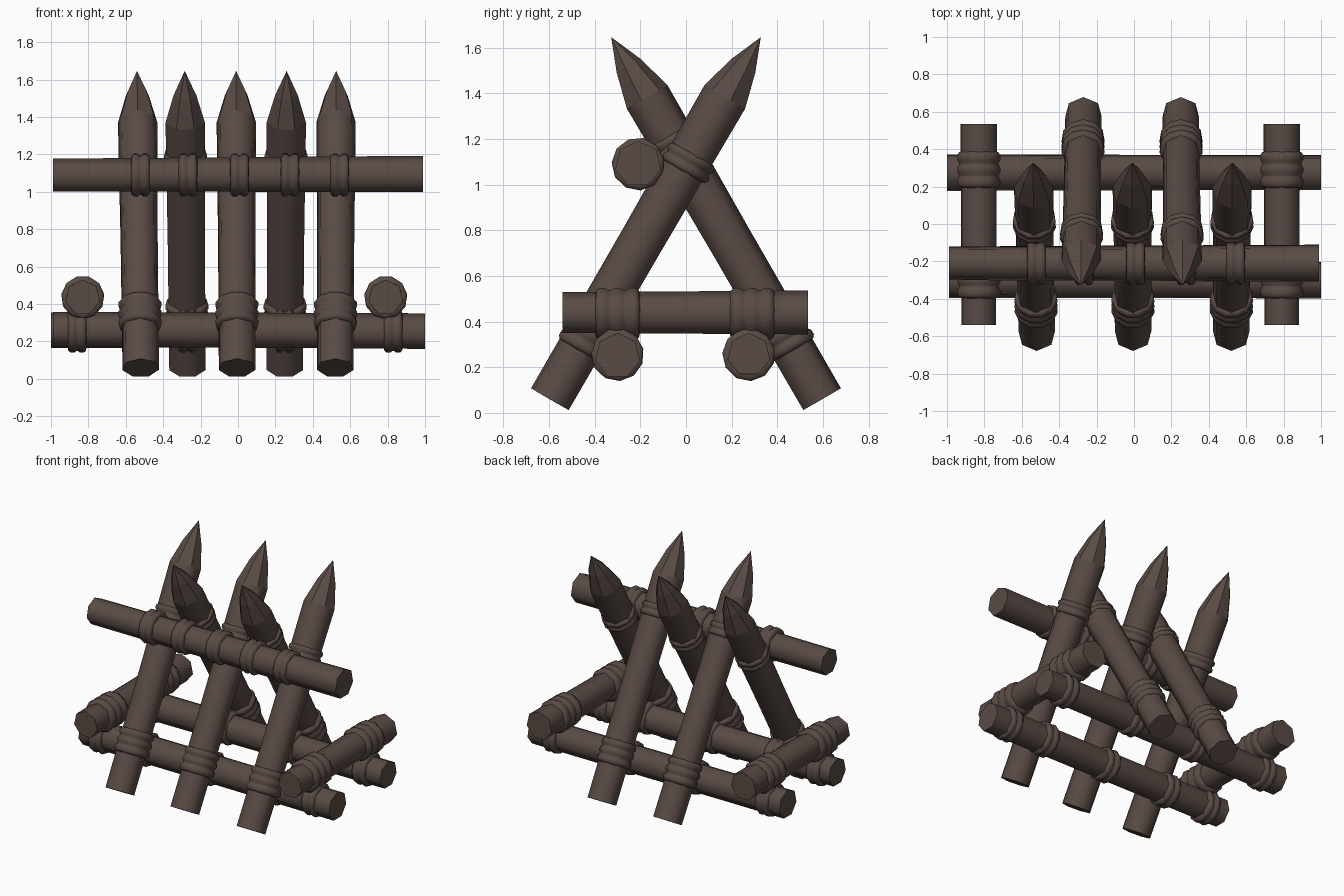
import bpy, bmesh, math
from mathutils import Vector

cube = bpy.data.objects.get("Cube")
if cube:
    bpy.data.objects.remove(cube, do_unlink=True)

wood = bpy.data.materials.new("dark brown wood")
wood.use_nodes = True
BROWN = (0.1, 0.07, 0.06, 1)
wood.diffuse_color = BROWN
wood.node_tree.nodes["Principled BSDF"].inputs["Base Color"].default_value = BROWN


def turned(name, origin, axis, profile, sides, ref, flat_from=None):
    """Sweep a (distance, radius) profile around an axis; radius 0 makes a tip."""
    axis = Vector(axis).normalized()
    u = Vector(ref)
    u = (u - axis * u.dot(axis)).normalized()
    v = axis.cross(u)
    bm = bmesh.new()
    rings = []
    for dist, radius in profile:
        centre = Vector(origin) + axis * dist
        count = sides if radius else 1
        rings.append([bm.verts.new(centre + radius * (
            u * math.cos(i * math.tau / sides) + v * math.sin(i * math.tau / sides)))
            for i in range(count)])
    flat = []
    for k, (a, b) in enumerate(zip(rings, rings[1:])):
        for i in range(sides):
            j = (i + 1) % sides
            corners = [a[i], a[j], b[0]] if len(b) == 1 else [a[i], a[j], b[j], b[i]]
            face = bm.faces.new(corners)
            if flat_from is not None and k >= flat_from:
                flat.append(face)
    for ring in (rings[0], rings[-1]):
        if len(ring) > 1:
            bm.faces.new(ring)
    bmesh.ops.recalc_face_normals(bm, faces=bm.faces)
    bm.faces.index_update()
    flat = [f.index for f in flat]
    mesh = bpy.data.meshes.new(name)
    bm.to_mesh(mesh)
    bm.free()
    mesh.materials.append(wood)
    ob = bpy.data.objects.new(name, mesh)
    bpy.context.collection.objects.link(ob)
    bpy.ops.object.select_all(action="DESELECT")
    ob.select_set(True)
    bpy.context.view_layer.objects.active = ob
    bpy.ops.object.shade_smooth_by_angle(angle=math.radians(60))
    for i in flat:
        mesh.polygons[i].use_smooth = False
    return ob


def log(name, start, end, r0, r1, ref):
    start, end = Vector(start), Vector(end)
    span = end - start
    turned(name, start, span, [(0, r0), (span.length, r1)], 7, ref)


def lashing(name, centre, axis, turns, pitch=0.055, ref=(0.3, 0.2, 1)):
    """Rounded rope turns side by side around a log."""
    profile = [(-turns * pitch / 2, 0.09)]
    for k in range(turns):
        left = (k - turns / 2) * pitch
        profile += [(left + pitch * f, r) for f, r in
                    ((0.06, 0.106), (0.3, 0.116), (0.7, 0.116), (0.94, 0.106))]
    profile.append((turns * pitch / 2, 0.09))
    turned(name, centre, axis, profile, 11, ref)


X, Y, Z = Vector((1, 0, 0)), Vector((0, 1, 0)), Vector((0, 0, 1))
FRONT_Y, BACK_Y, LOW_Z = -0.30, 0.275, 0.255
TOP_Y, TOP_Z = -0.21, 1.09

# Horizontal rails
log("front_lower_rail", (-0.99, FRONT_Y, LOW_Z + 0.005), (1, FRONT_Y, LOW_Z - 0.005), 0.097, 0.1, Z)
log("back_lower_rail", (-1, BACK_Y, LOW_Z), (1, BACK_Y, LOW_Z), 0.1, 0.095, Z)
log("upper_rail", (-0.99, TOP_Y, TOP_Z - 0.005), (0.99, TOP_Y, TOP_Z), 0.092, 0.102, Z)

# Side cross logs lying on the lower rails, tied at both ends
for side, x, tie_x in (("right", -0.83, -0.86), ("left", 0.79, 0.83)):
    log(side + "_cross_log", (x, -0.54, 0.435), (x, 0.535, 0.435), 0.094, 0.101, Z)
    for end, y, tie_y in (("front", FRONT_Y, -0.30), ("back", BACK_Y, 0.29)):
        lashing(f"{side}_{end}_cross_lashing", (x, tie_y, 0.435), Y, 3, 0.065)
        lashing(f"{side}_{end}_rail_lashing", (tie_x, y, LOW_Z), X, 2, 0.05)

# Sharpened leaning posts: three from the front, two from the back
SHAFT = [(0, 0.1), (0.8, 0.102), (1.53, 0.108), (1.69, 0.063), (1.835, 0)]
for row, lean, xs, rail_y, tie_t, top_t in (
        ("front", 1, ((-0.52, -0.54), (-0.005, -0.01), (0.52, 0.525)), FRONT_Y, 0.33, 1.2),
        ("back", -1, ((-0.27, -0.285), (0.25, 0.26)), BACK_Y, 0.33, 1.29)):
    for n, (x0, x1) in enumerate(xs, 1):
        base = Vector((x0, -0.592 * lean, 0.058))
        axis = (Vector((x1, 0.327 * lean, 1.645)) - base).normalized()
        name = f"{row}_post_{n}"
        turned(name, base, axis, SHAFT, 7, (0, -lean, 0), flat_from=2)
        lashing(name + "_lower_lashing", base + axis * tie_t, axis, 3, 0.055, Y)
        lashing(name + "_upper_lashing", base + axis * top_t, axis, 2, 0.045, Y)
        lashing(name + "_lower_rail_lashing", (x0, rail_y, LOW_Z), X, 2, 0.05)
        lashing(name + "_upper_rail_lashing", (x1 + 0.018, TOP_Y, TOP_Z), X, 2, 0.05)
